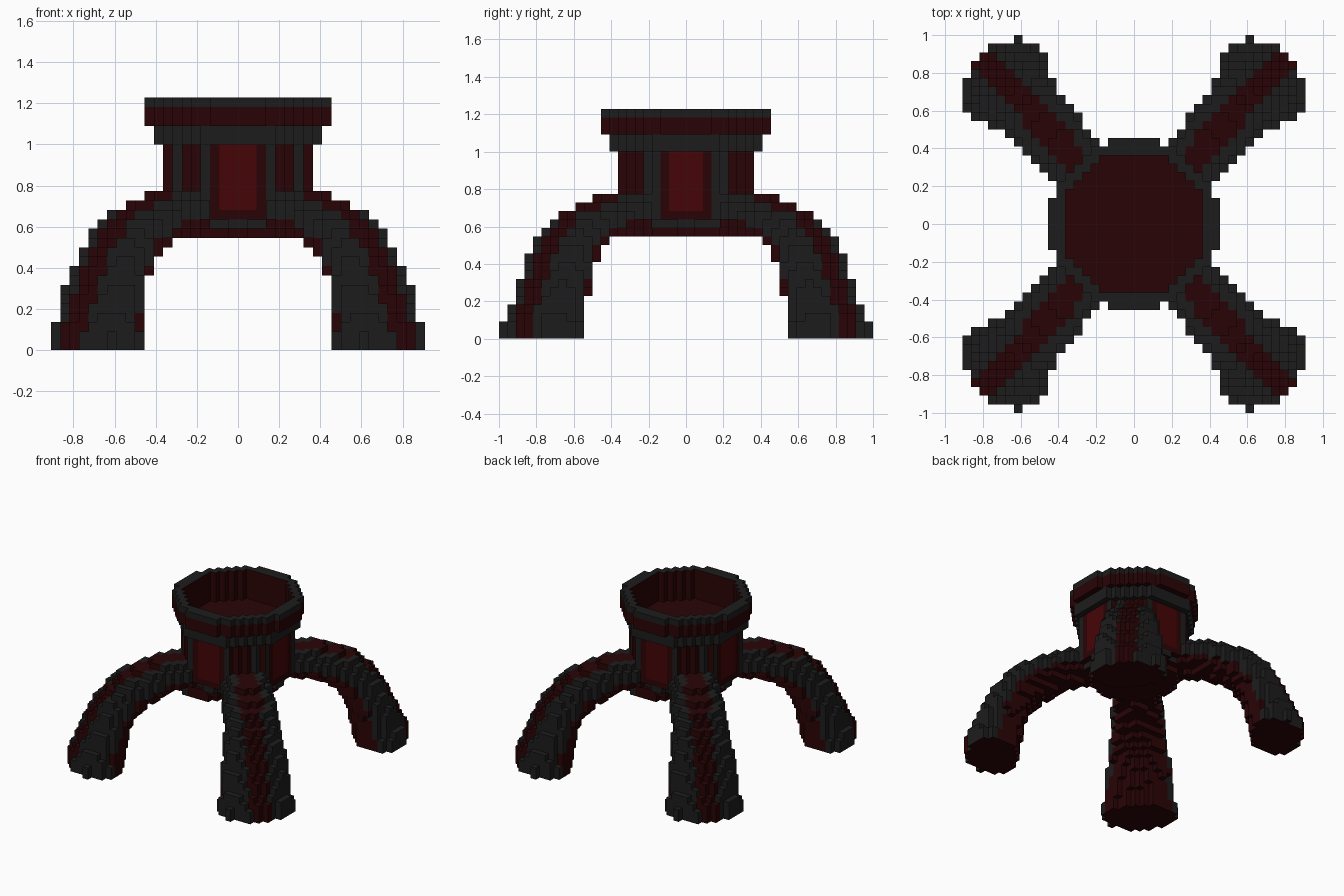
import bpy, bmesh, math

if "Cube" in bpy.data.objects:
    bpy.data.objects.remove(bpy.data.objects["Cube"])

V = 1 / 22  # edge length of one block


def material(name, rgb):
    m = bpy.data.materials.new(name)
    m.diffuse_color = (*rgb, 1)
    m.use_nodes = True
    m.node_tree.nodes["Principled BSDF"].inputs["Base Color"].default_value = m.diffuse_color
    return m


MATS = [material("charcoal", (0.012, 0.012, 0.012)),
        material("dark_red", (0.023, 0.0012, 0.0018)),
        material("bright_red", (0.060, 0.0014, 0.0018))]
GREY, RED, BRIGHT = 0, 1, 2

cells = {}  # (x, y, z) block -> (part name, base colour)


# Stacked octagonal layers: part, first layer, end layer, inner and outer
# squared radius, limit of |x| + |y|
LAYERS = [("bowl", 12, 13, 0, 43, 12), ("bowl", 13, 14, 0, 58, 12),
          ("bowl", 14, 22, 0, 69, 12),
          ("collar", 22, 24, 69, 85, 13), ("rim", 24, 27, 69, 100, 14)]
for part, z0, z1, r0, r1, limit in LAYERS:
    for x in range(-10, 10):
        for y in range(-10, 10):
            ax, ay = abs(x + .5), abs(y + .5)
            if r0 <= ax * ax + ay * ay < r1 and ax + ay < limit:
                for z in range(z0, z1):
                    cells[x, y, z] = (part, GREY)

# Leg arch: radial distance, height, half thickness, half width
PATH = [(.33, .675, .105, .145), (.45, .675, .11, .155), (.58, .65, .115, .165),
        (.76, .57, .125, .18), (.90, .43, .135, .20), (.97, .25, .15, .225),
        (1.005, .12, .158, .235), (1.025, .06, .175, .25), (1.025, -.05, .175, .25)]
samples = []
for a, b in zip(PATH, PATH[1:]):
    length = math.hypot(b[0] - a[0], b[1] - a[1])
    out = ((a[1] - b[1]) / length, (b[0] - a[0]) / length)  # outward normal
    for i in range(10):
        f = i / 10
        samples.append([p + (q - p) * f for p, q in zip(a, b)] + [out])

UX, UY = .673, .74
for x in range(20):
    for y in range(22):
        for z in range(18):
            px, py, pz = (x + .5) * V, (y + .5) * V, (z + .5) * V
            s, t = px * UX + py * UY, py * UX - px * UY
            if abs(t) > .3:
                continue
            d, k = min(((math.hypot(s - q[0], pz - q[1]) / q[2]) ** 2.3
                        + (abs(t) / q[3]) ** 2.3, i) for i, q in enumerate(samples))
            if d >= 1:
                continue
            q = samples[k]
            e = (s - q[0]) * q[4][0] + (pz - q[1]) * q[4][1]
            # red spine on the outside, red underside, charcoal flanks
            col = RED if (abs(t) < .07 and e > 0) or e < -.3 * q[2] else GREY
            for sx in (0, 1):
                for sy in (0, 1):
                    key = (-1 - x if sx else x, -1 - y if sy else y, z)
                    name = ("back", "front")[sy] + ("_right", "_left")[sx] + "_leg"
                    cells.setdefault(key, (name, col))


def face_colour(part, base, x, y, z, n):
    ax, ay = int(abs(x + .5)), int(abs(y + .5))
    inward = n[0] * (x + .5) + n[1] * (y + .5) < 0
    if part == "rim":
        return RED if (z < 26 or inward) else GREY
    if part == "collar":
        return RED if inward else GREY
    if part == "bowl":
        if n[2] or z == 12:
            return RED
        if z == 13:
            return GREY
        side = ax if n[1] else ay
        if side < 3:  # framed bright panel
            return BRIGHT if side < 2 and z > 14 else RED
        if n[1]:
            return RED if side == 7 or (side in (4, 5) and z >= 17) else GREY
        return RED if side >= 5 and z >= 17 else GREY
    if n[2] < 0:  # undersides and soles of the legs
        return RED
    return base


# Build every part from its exposed block faces
for part in sorted({c[0] for c in cells.values()}):
    bm = bmesh.new()
    verts = {}

    def vert(p):
        if p not in verts:
            verts[p] = bm.verts.new([c * V for c in p])
        return verts[p]

    for (x, y, z), (name, base) in cells.items():
        if name != part:
            continue
        for axis in range(3):
            for sgn in (-1, 1):
                n = [0, 0, 0]
                n[axis] = sgn
                if (x + n[0], y + n[1], z + n[2]) in cells:
                    continue
                quad = []
                for a, b in ((0, 0), (1, 0), (1, 1), (0, 1)):
                    p = [x, y, z]
                    p[axis] += sgn > 0
                    p[(axis + 1) % 3] += a
                    p[(axis + 2) % 3] += b
                    quad.append(vert(tuple(p)))
                if sgn < 0:
                    quad.reverse()
                f = bm.faces.new(quad)
                f.material_index = face_colour(part, base, x, y, z, n)
    me = bpy.data.meshes.new(part)
    bm.to_mesh(me)
    bm.free()
    for m in MATS:
        me.materials.append(m)
    bpy.context.collection.objects.link(bpy.data.objects.new(part, me))
